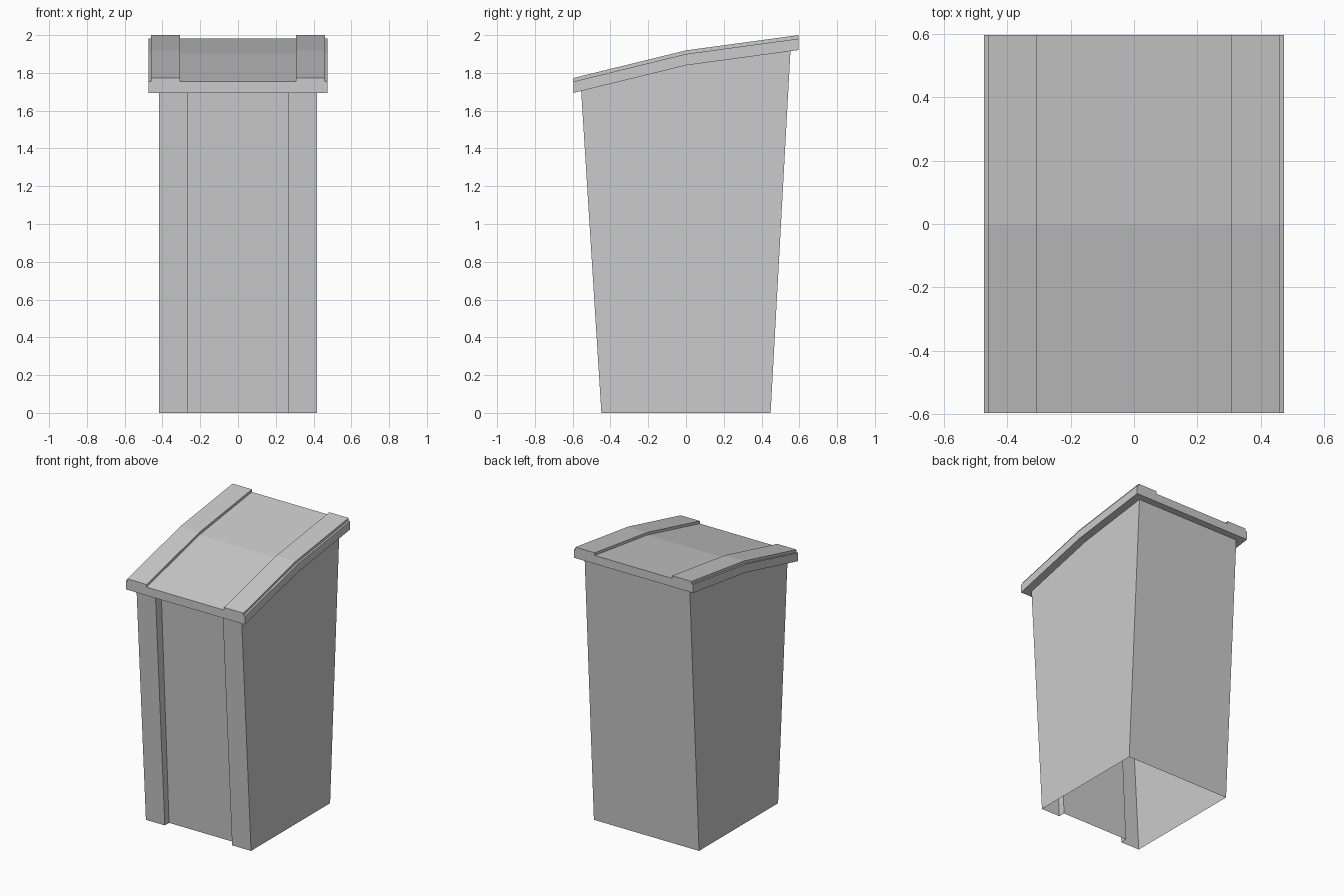
import bpy, bmesh

if "Cube" in bpy.data.objects:
    bpy.data.objects.remove(bpy.data.objects["Cube"])

# Side profile of the lid underside: (y, z)
UNDER = [(-0.596, 1.694), (0.0, 1.840), (0.596, 1.921)]


def under_z(y):
    """Height of the lid underside at depth y."""
    (y0, z0), (y1, z1) = UNDER[:2] if y < 0 else UNDER[1:]
    return z0 + (z1 - z0) * (y - y0) / (y1 - y0)


def loft(name, rings, cap):
    """Skin closed rings of points; optionally cap both ends."""
    bm = bmesh.new()
    loops = [[bm.verts.new(p) for p in ring] for ring in rings]
    n = len(loops[0])
    for a, b in zip(loops, loops[1:]):
        for i in range(n):
            j = (i + 1) % n
            bm.faces.new((a[i], a[j], b[j], b[i]))
    if cap:
        bm.faces.new(loops[0][::-1])
        bm.faces.new(loops[-1])
        bmesh.ops.recalc_face_normals(bm, faces=bm.faces)
    mesh = bpy.data.meshes.new(name)
    bm.to_mesh(mesh)
    bm.free()
    obj = bpy.data.objects.new(name, mesh)
    bpy.context.collection.objects.link(obj)
    return obj


# Tapered, open-bottomed bin body with a recessed front panel
# Right half of the plan, front to back: (x, y at bottom, y at top)
half = [(0.267, -0.400, -0.490), (0.267, -0.448, -0.555),
        (0.417, -0.448, -0.555), (0.417, 0.0, 0.0), (0.417, 0.448, 0.553)]
plan = half + [(-x, yb, yt) for x, yb, yt in reversed(half)]
loft("bin_body",
     [[(x, yb, 0.0) for x, yb, yt in plan],
      [(x, yt, under_z(yt)) for x, yb, yt in plan]], cap=False)

# Bent lid with two raised ribs: cross-section (x, height) swept along the profile
MAIN, RIB = 0.060, 0.079
half = [(0.473, 0.0), (0.473, MAIN), (0.460, MAIN), (0.460, RIB),
        (0.307, RIB), (0.307, MAIN)]
section = half + [(-x, h) for x, h in reversed(half)]
loft("bin_lid", [[(x, y, z + h) for x, h in section] for y, z in UNDER], cap=True)
